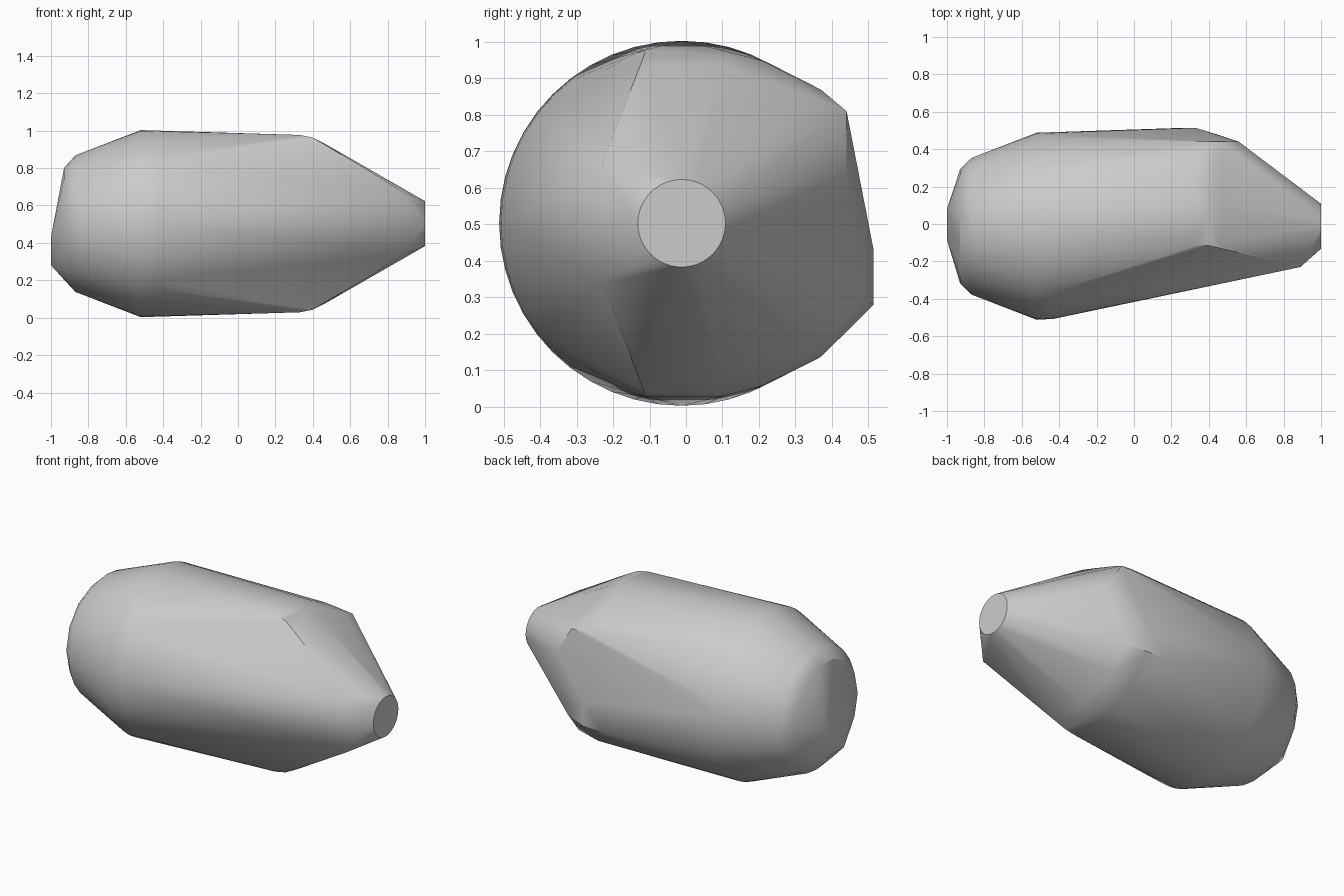
import bpy, bmesh
from math import cos, sin, pi, radians

cube = bpy.data.objects.get("Cube")
if cube:
    bpy.data.objects.remove(cube, do_unlink=True)

MID_Y, MID_Z = -0.012, 0.503


def ring(x, radius, sides):
    """Circle of points around the long axis."""
    return [(x, MID_Y + radius * cos(2 * pi * i / sides),
             MID_Z + radius * sin(2 * pi * i / sides)) for i in range(sides)]


def mirrored(points):
    """Points above the mid height, repeated below it."""
    return [(x, y, MID_Z + s * h) for x, y, h in points for s in (1, -1)]


# Round body, tapered cap and the small end disc
points = ring(1.0, 0.12, 48) + ring(-0.43, 0.495, 48) + ring(-0.52, 0.5, 48)
points += ring(-0.87, 0.365, 24) + ring(-0.93, 0.305, 14)

# Blunt cap end
points += [(-1, y, z) for y in (-0.085, 0.08) for z in (0.28, 0.43)]

# Front chisel edge, upper and lower shoulders
points += mirrored([
    (0.89, -0.23, 0.163), (0.33, -0.115, 0.474), (0.40, -0.115, 0.46),
    (0.46, -0.115, 0.43), (0.33, 0.10, 0.474), (0.40, 0.10, 0.46),
    (0.46, 0.10, 0.43), (0.33, 0.21, 0.445), (0.33, 0.37, 0.366),
    (0.46, 0.37, 0.335)])

# Slanted back panel
points += [(0.34, 0.44, 0.81), (0.46, 0.44, 0.81), (0.56, 0.44, 0.64),
           (0.33, 0.514, 0.43), (0.33, 0.514, 0.28), (0.20, 0.512, 0.28),
           (0.46, 0.474, 0.30)]

# Wrap the points in one convex shell
bm = bmesh.new()
for p in points:
    bm.verts.new(p)
hull = bmesh.ops.convex_hull(bm, input=bm.verts)
loose = {g for g in hull["geom_interior"] + hull["geom_unused"]
         if isinstance(g, bmesh.types.BMVert)}
bmesh.ops.delete(bm, geom=list(loose), context="VERTS")
bmesh.ops.dissolve_limit(bm, angle_limit=radians(0.5),
                         verts=bm.verts, edges=bm.edges)
bmesh.ops.recalc_face_normals(bm, faces=bm.faces)
mesh = bpy.data.meshes.new("body_shell")
bm.to_mesh(mesh)
bm.free()
body = bpy.data.objects.new("body_shell", mesh)
bpy.context.collection.objects.link(body)

# Plain grey finish
grey = bpy.data.materials.new("plain_grey")
grey.use_nodes = True
grey.diffuse_color = (0.6, 0.6, 0.6, 1)
grey.node_tree.nodes["Principled BSDF"].inputs["Base Color"].default_value = (0.6, 0.6, 0.6, 1)
mesh.materials.append(grey)

bpy.context.view_layer.objects.active = body
body.select_set(True)
bpy.ops.object.shade_smooth_by_angle(angle=radians(30))
